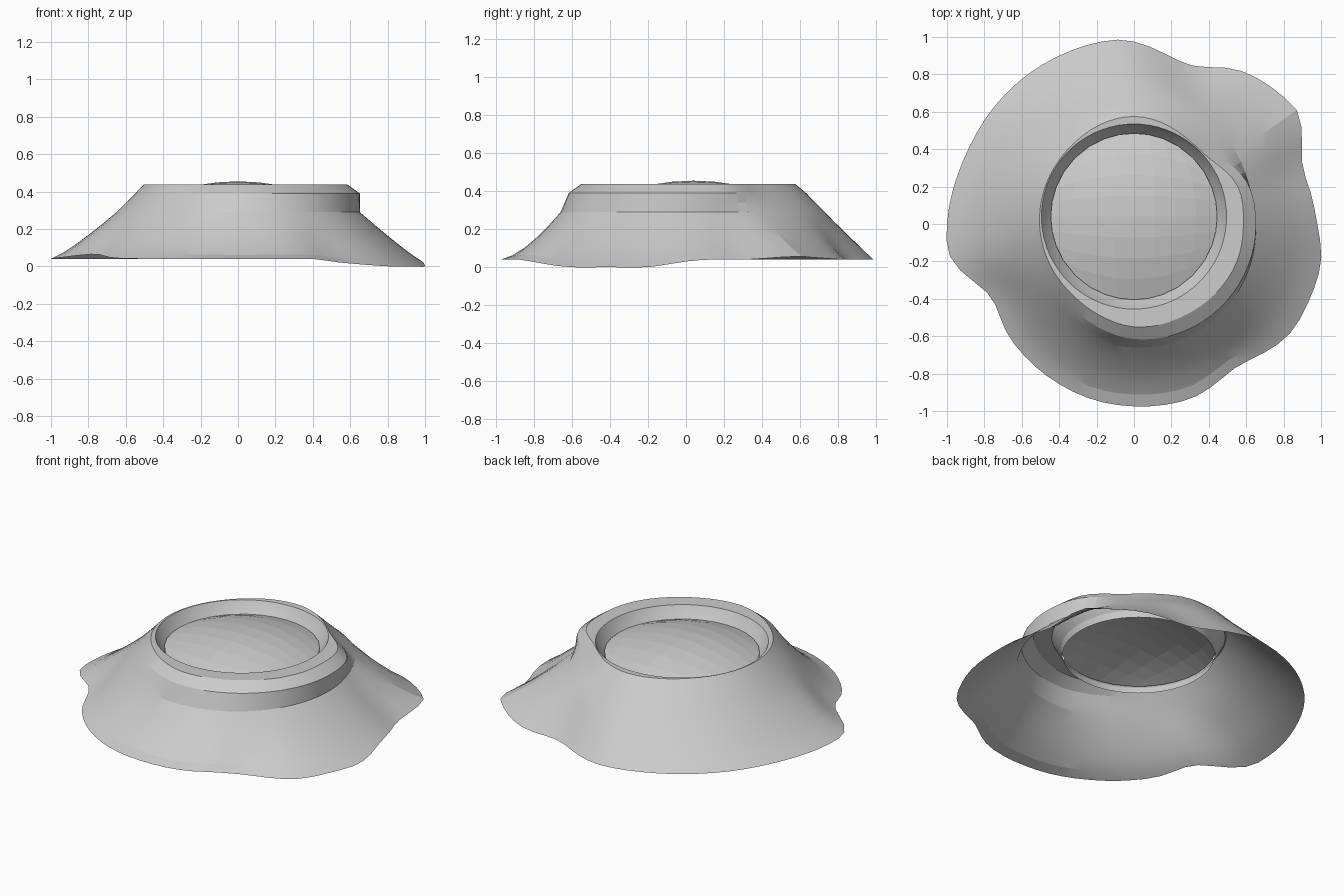
import bpy, bmesh
from math import sin, cos, tau, atan2, hypot, radians, sqrt

if "Cube" in bpy.data.objects:
    bpy.data.objects.remove(bpy.data.objects["Cube"])

CY = 0.04      # crater centre is slightly behind the middle
SEG = 72


def periodic(keys, a):
    """Smooth periodic interpolation of rows (angle, v1, v2, ...)."""
    n = len(keys)
    a %= tau

    def key(i):
        k = keys[i % n]
        return (k[0] + tau * (i // n),) + tuple(k[1:])
    i = max([j for j in range(-1, n) if key(j)[0] <= a])
    p, q, r, s = key(i - 1), key(i), key(i + 1), key(i + 2)
    h = r[0] - q[0]
    t = (a - q[0]) / h
    out = []
    for c in range(1, len(q)):
        m0 = (r[c] - p[c]) / (r[0] - p[0]) * h
        m1 = (s[c] - q[c]) / (s[0] - q[0]) * h
        out.append((2*t**3 - 3*t*t + 1) * q[c] + (t**3 - 2*t*t + t) * m0
                   + (3*t*t - 2*t**3) * r[c] + (t**3 - t*t) * m1)
    return out


def make_object(name, bm):
    bmesh.ops.recalc_face_normals(bm, faces=bm.faces)
    me = bpy.data.meshes.new(name)
    bm.to_mesh(me)
    bm.free()
    ob = bpy.data.objects.new(name, me)
    bpy.context.collection.objects.link(ob)
    return ob


# Wavy foot outline: x, y, z
foot = [(.98, 0, .03), (.955, .13, .04), (.90, .32, .04), (.88, .59, .057),
        (.80, .68, .05), (.57, .82, .04), (.30, .85, .04), (0, .975, .04),
        (-.1, .985, .04), (-.4, .90, .04), (-.72, .66, .04), (-.90, .37, .04),
        (-1, 0, .04), (-1, -.11, .04), (-.97, -.2, .045), (-.77, -.385, .066),
        (-.66, -.615, .045), (-.26, -.925, .04), (0, -.975, .04), (.3, -.935, .04),
        (.40, -.88, .04), (.556, -.76, .02), (.82, -.6, 0), (.94, -.4, 0), (1, -.2, 0)]
foot_keys = sorted((atan2(y, x) % tau, hypot(x, y), z) for x, y, z in foot)

# Flank by angle: brow radius (z .435), shoulder radius (z .39), ledge radius (z .29), slope power
flank = [(0, .585, .652, .652, 1.1), (20, .59, .645, .65, 1.1), (45, .53, .57, .68, 1.15),
         (90, .575, .632, .73, 1.0), (135, .53, .58, .68, 1.1), (180, .505, .55, .65, 1.2),
         (225, .50, .545, .63, 1.3), (248, .52, .58, .65, 1.4), (270, .55, .615, .66, 1.5),
         (300, .56, .635, .67, 1.4), (338, .585, .65, .66, 1.2)]
flank_keys = [(radians(f[0]),) + f[1:] for f in flank]

# Mountain shell: crater wall, rim and flank as stacked rings
rings = [[] for _ in range(13)]
for s in range(SEG):
    a = tau * s / SEG
    c, d = cos(a), sin(a)
    R, zb = periodic(foot_keys, a)
    brow, shoulder, ledge, power = periodic(flank_keys, a)
    pts = [(r * c, CY + r * d, z) for r, z in ((.435, .32), (.445, .36), (.475, .40), (.495, .437))]
    pts += [(r * c, r * d, z) for r, z in ((brow, .438), (shoulder, .39),
            ((shoulder + ledge) / 2, .34), (ledge, .29))]
    for k in range(1, 6):
        t = k / 5
        r = ledge + (R - ledge) * t
        pts.append((r * c, r * d, zb + (.29 - zb) * (1 - t) ** power))
    for ring, p in zip(rings, pts):
        ring.append(p)

bm = bmesh.new()
vr = [[bm.verts.new(p) for p in ring] for ring in rings]
for lo, hi in zip(vr, vr[1:]):
    for s in range(SEG):
        n = (s + 1) % SEG
        bm.faces.new((lo[s], lo[n], hi[n], hi[s]))
shell = make_object("mountain_shell", bm)
bpy.context.view_layer.objects.active = shell
shell.select_set(True)
bpy.ops.object.shade_smooth_by_angle(angle=radians(12))

# Domed crater floor: square grid rounded into a disc
bm = bmesh.new()
bmesh.ops.create_grid(bm, x_segments=8, y_segments=8, size=1)
for v in bm.verts:
    x, y = v.co.x, v.co.y
    u, w = x * sqrt(1 - y * y / 2), y * sqrt(1 - x * x / 2)
    v.co = (u * .445, CY + w * .445, .455 - .085 * (u * u + w * w))
make_object("crater_floor", bm)
